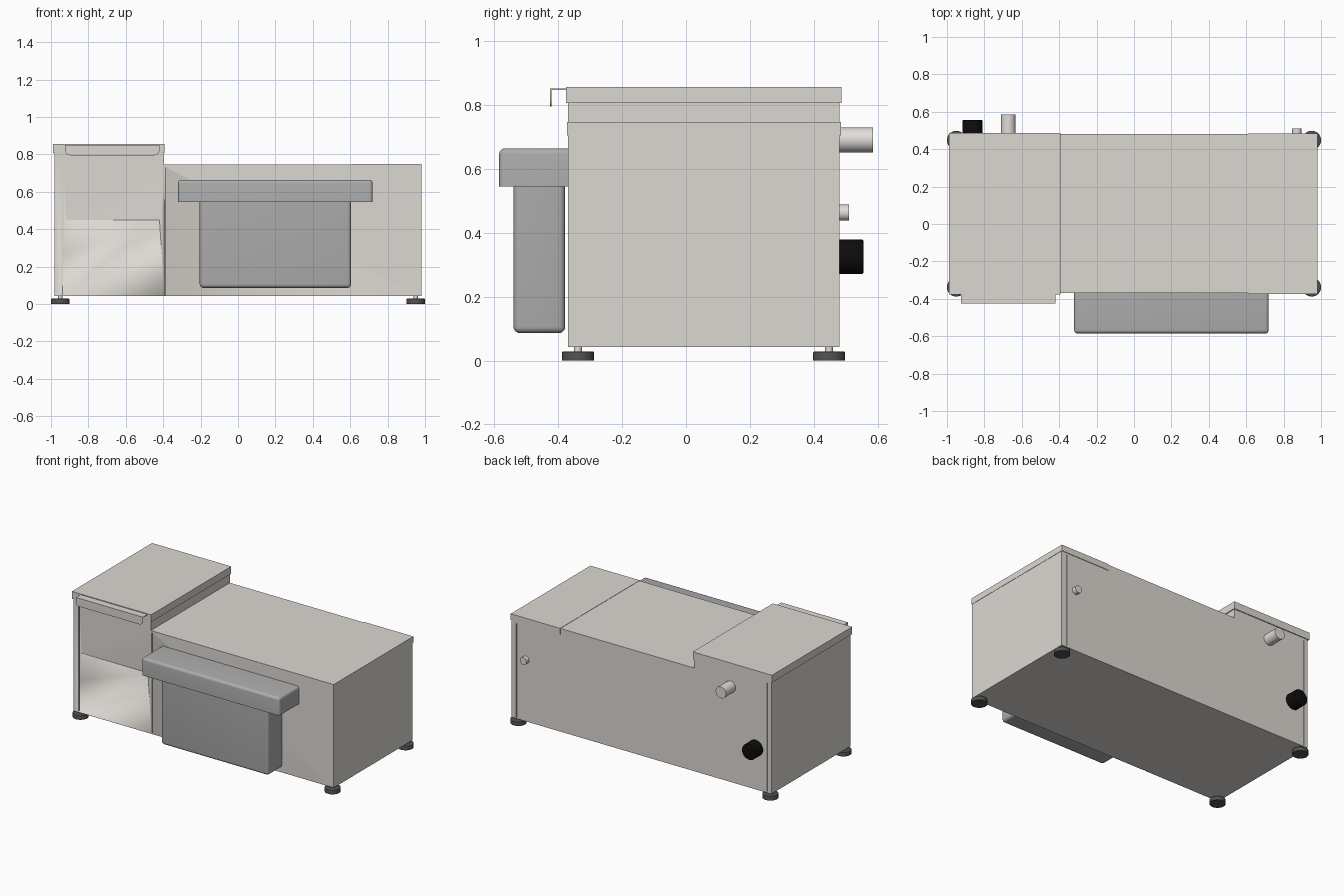
import bpy, bmesh, math
from mathutils import Matrix, Vector

if "Cube" in bpy.data.objects:
    bpy.data.objects.remove(bpy.data.objects["Cube"])


def material(name, rgb):
    m = bpy.data.materials.new(name)
    m.diffuse_color = (*rgb, 1)
    m.use_nodes = True
    m.node_tree.nodes["Principled BSDF"].inputs["Base Color"].default_value = m.diffuse_color
    return m


STEEL = material("warm_steel", (0.72, 0.69, 0.65))
BIN = material("bin_grey", (0.42, 0.42, 0.42))
DARK = material("dark_rubber", (0.08, 0.08, 0.08))
BLACK = material("black_plastic", (0.004, 0.004, 0.004))
PIPE = material("pale_plastic", (0.75, 0.72, 0.70))


def finish(name, bm, mat):
    bmesh.ops.recalc_face_normals(bm, faces=bm.faces)
    me = bpy.data.meshes.new(name)
    bm.to_mesh(me)
    bm.free()
    ob = bpy.data.objects.new(name, me)
    bpy.context.collection.objects.link(ob)
    me.materials.append(mat)
    bpy.ops.object.select_all(action='DESELECT')
    ob.select_set(True)
    bpy.context.view_layer.objects.active = ob
    bpy.ops.object.shade_smooth_by_angle(angle=math.radians(35))
    return ob


def add_box(bm, x, y, z):
    size = Vector((x[1] - x[0], y[1] - y[0], z[1] - z[0], 1))
    mid = Vector((sum(x) / 2, sum(y) / 2, sum(z) / 2))
    bmesh.ops.create_cube(bm, size=1, matrix=Matrix.Translation(mid) @ Matrix.Diagonal(size))


def box(name, x, y, z, mat, radius=0, keep=None):
    """Box, with rounded edges wherever keep(midpoint) is true."""
    bm = bmesh.new()
    add_box(bm, x, y, z)
    if radius:
        edges = [e for e in bm.edges if keep((e.verts[0].co + e.verts[1].co) / 2)]
        bmesh.ops.bevel(bm, geom=edges, offset=radius, segments=5, profile=0.5, affect='EDGES')
    return finish(name, bm, mat)


def cylinder(name, base, r, length, mat, along_y=False, chamfer=0, sides=40):
    bm = bmesh.new()
    bmesh.ops.create_cone(bm, cap_ends=True, segments=sides, radius1=r, radius2=r, depth=length,
                          matrix=Matrix.Translation((0, 0, length / 2)))
    if chamfer:
        rim = [e for e in bm.edges if all(v.co.z > length * 0.9 for v in e.verts)]
        bmesh.ops.bevel(bm, geom=rim, offset=chamfer, segments=2, profile=0.5, affect='EDGES')
    turn = Matrix.Rotation(-math.pi / 2, 4, 'X') if along_y else Matrix()
    bm.transform(Matrix.Translation(base) @ turn)
    return finish(name, bm, mat)


def extrude(name, outline, move, mat):
    bm = bmesh.new()
    face = bm.faces.new([bm.verts.new(p) for p in outline])
    out = bmesh.ops.extrude_face_region(bm, geom=[face])
    bmesh.ops.translate(bm, vec=move, verts=[v for v in out['geom'] if isinstance(v, bmesh.types.BMVert)])
    return finish(name, bm, mat)


Y0, Y1 = -0.37, 0.481

# Stepped housing
profile = [(-0.98, 0.042), (0.98, 0.042), (0.98, 0.745), (-0.398, 0.745), (-0.398, 0.81), (-0.98, 0.81)]
housing = extrude("housing", [(x, Y0, z) for x, z in profile], (0, Y1 - Y0, 0), STEEL)

# Panel seams cut into the housing
bm = bmesh.new()
g, d = 0.003, 0.008
add_box(bm, (-0.94 - g, -0.94 + g), (Y0 - 0.02, Y0 + d), (0.05, 0.79))
add_box(bm, (-0.39 - g, -0.39 + g), (Y0 - 0.02, Y0 + d), (0.02, 0.73))
add_box(bm, (-0.92, -0.42), (Y0 - 0.02, Y0 + d), (0.448, 0.451))
add_box(bm, (-0.95 - g, -0.95 + g), (Y1 - d, Y1 + 0.02), (0.05, 0.79))
add_box(bm, (0.94 - g, 0.94 + g), (Y1 - d, Y1 + 0.02), (0.05, 0.69))
seams = finish("seam_cutter", bm, STEEL)
seams.hide_render = True
bpy.context.view_layer.objects.active = housing
mod = housing.modifiers.new("seams", 'BOOLEAN')
mod.operation, mod.solver, mod.object = 'DIFFERENCE', 'EXACT', seams
bpy.ops.object.modifier_apply(modifier=mod.name)
bpy.data.objects.remove(seams)

# Covers: raised lid and the folded cover at the right end
box("lid", (-0.989, -0.392), (-0.376, 0.487), (0.806, 0.856), STEEL)
box("end_cover", (0.61, 0.982), (Y0 - 0.003, Y1 + 0.004), (0.705, 0.747), STEEL)

# Folded sheet handle on the front of the lid
hx0, hx1, hz0, hz1, r = -0.925, -0.42, 0.795, 0.851, 0.028
lip = [(hx0, hz1), (hx1, hz1)]
for cx, start in ((hx1 - r, 0), (hx0 + r, -90)):
    for i in range(7):
        a = math.radians(start - 15 * i)
        lip.append((cx + r * math.cos(a), hz0 + r + r * math.sin(a)))
extrude("handle_lip", [(x, -0.425, z) for x, z in lip], (0, 0.004, 0), STEEL)
box("handle_top", (hx0, hx1), (-0.425, -0.374), (hz1 - 0.004, hz1), STEEL)

# Collection bin hung on the front
box("bin_rim", (-0.32, 0.72), (-0.585, Y0), (0.545, 0.664), BIN, 0.018,
    lambda m: m.y < Y0 - 0.01 and m.z > 0.55)
box("bin_body", (-0.205, 0.605), (-0.54, -0.378), (0.086, 0.55), BIN, 0.02,
    lambda m: m.z < 0.54)

# Rear connections
cylinder("drain_cap", (-0.863, 0.47, 0.325), 0.054, 0.085, BLACK, True, 0.004)
cylinder("outlet_pipe", (-0.672, 0.47, 0.691), 0.039, 0.115, PIPE, True)
cylinder("small_inlet", (0.87, 0.47, 0.463), 0.025, 0.041, PIPE, True)

# Adjustable feet
for side, x in (("left", -0.95), ("right", 0.95)):
    for end, y in (("front", -0.338), ("back", 0.448)):
        cylinder(f"{end}_{side}_foot", (x, y, 0), 0.05, 0.028, DARK, chamfer=0.003)
        cylinder(f"{end}_{side}_foot_stem", (x, y, 0.02), 0.0125, 0.03, PIPE, sides=20)
